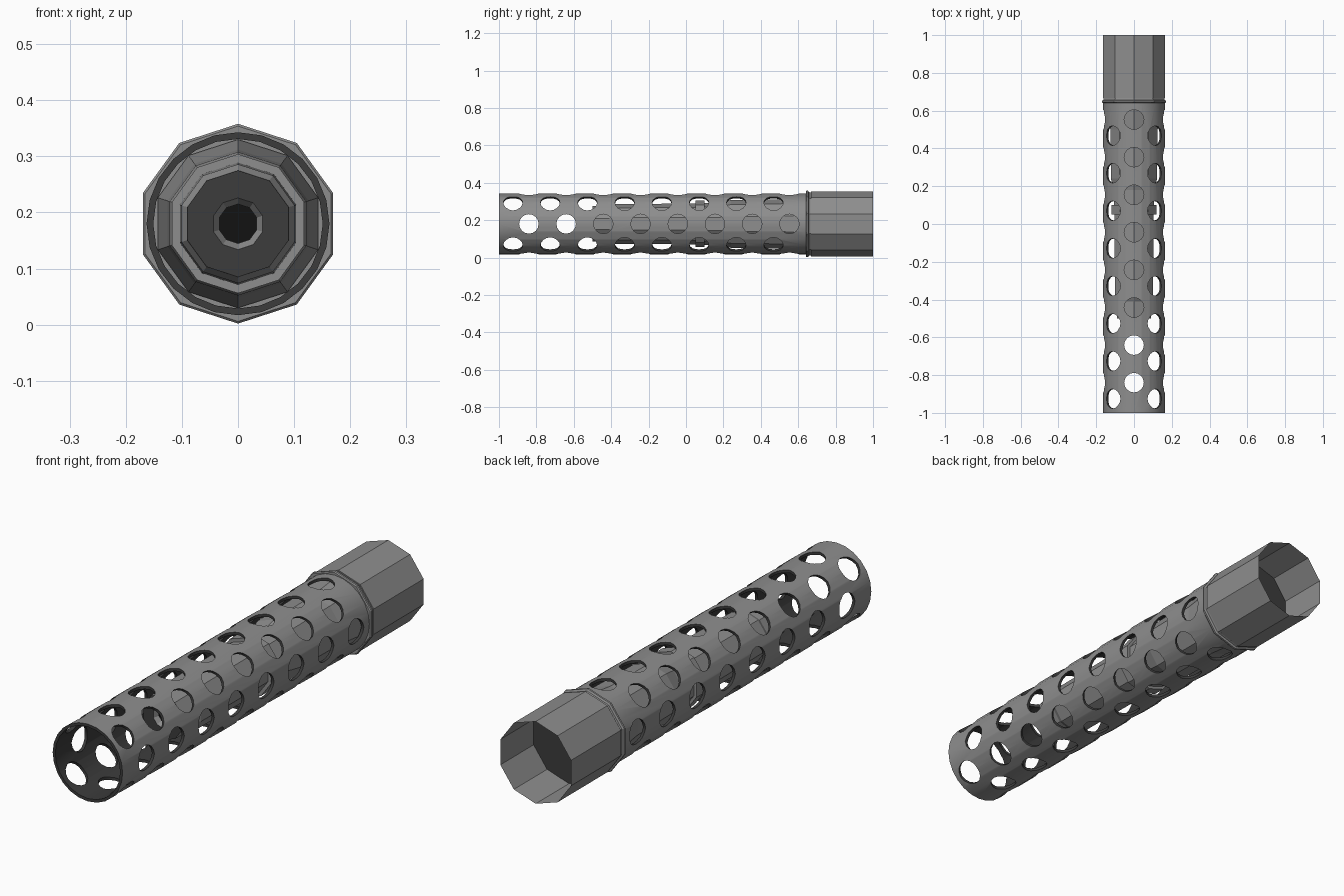
import bpy, bmesh, math
from mathutils import Matrix, Vector

if "Cube" in bpy.data.objects:
    bpy.data.objects.remove(bpy.data.objects["Cube"])

ZC = 0.18  # height of the long axis


def material(name, v):
    m = bpy.data.materials.new(name)
    m.diffuse_color = (v, v, v, 1)
    m.use_nodes = True
    m.node_tree.nodes["Principled BSDF"].inputs["Base Color"].default_value = m.diffuse_color
    return m


MATS = [material("mid_gray", 0.27), material("dark_gray", 0.045), material("near_black", 0.006)]


def make_object(name, bm):
    me = bpy.data.meshes.new(name)
    bm.to_mesh(me)
    bm.free()
    for m in MATS:
        me.materials.append(m)
    ob = bpy.data.objects.new(name, me)
    bpy.context.collection.objects.link(ob)
    return ob


def lathe(name, profile, sides, mats=None, closed=False):
    """Spin (y, radius) points round the y axis, one vertex at the top."""
    bm = bmesh.new()
    rings = []
    for y, r in profile:
        if r == 0:
            rings.append([bm.verts.new((0, y, ZC))] * sides)
            continue
        ang = [math.pi / 2 + 2 * math.pi * i / sides for i in range(sides)]
        rings.append([bm.verts.new((r * math.cos(a), y, ZC + r * math.sin(a))) for a in ang])
    count = len(rings) if closed else len(rings) - 1
    for k in range(count):
        a, b = rings[k], rings[(k + 1) % len(rings)]
        for i in range(sides):
            j = (i + 1) % sides
            quad = list(dict.fromkeys((a[i], a[j], b[j], b[i])))
            f = bm.faces.new(quad)
            f.material_index = mats[k] if mats else 0
    bmesh.ops.recalc_face_normals(bm, faces=bm.faces)
    return make_object(name, bm)


# Perforated outer sleeve: gray outside, dark ends and inside
sleeve = lathe("perforated_sleeve",
               [(-1, 0.163), (0.645, 0.163), (0.645, 0.151), (-1, 0.151)],
               24, [0, 1, 1, 1], closed=True)

# Radial cutters, eight staggered rows of eight holes, with dark walls
bm = bmesh.new()
for row in range(8):
    start = -0.84 if row % 2 == 0 else -0.925
    a = row * math.pi / 4
    out = Vector((math.cos(a), 0, math.sin(a)))
    turn = Vector((0, 0, 1)).rotation_difference(out).to_matrix().to_4x4()
    for k in range(8):
        pos = Vector((0, start + 0.199 * k, ZC)) + out * 0.17
        bmesh.ops.create_cone(bm, cap_ends=True, segments=16, radius1=0.052, radius2=0.052,
                              depth=0.12, matrix=Matrix.Translation(pos) @ turn)
for f in bm.faces:
    f.material_index = 1
cutter = make_object("hole_cutter", bm)
cutter.hide_render = True

mod = sleeve.modifiers.new("holes", 'BOOLEAN')
mod.operation = 'DIFFERENCE'
mod.solver = 'EXACT'
mod.object = cutter
bpy.context.view_layer.objects.active = sleeve
sleeve.select_set(True)
bpy.ops.object.modifier_apply(modifier=mod.name)
bpy.data.objects.remove(cutter)
bpy.ops.object.shade_smooth_by_angle(angle=math.radians(30))

# Inner barrel: black bore, light chamfer, dark muzzle face, stepped outside
lathe("inner_barrel",
      [(0.6, 0), (0.6, 0.035), (-0.48, 0.035), (-0.5, 0.046), (-0.5, 0.095),
       (-0.41, 0.096), (-0.39, 0.106), (0.05, 0.109), (0.05, 0.124), (0.10, 0.124),
       (0.10, 0.112), (0.18, 0.114), (0.24, 0.128), (0.50, 0.132), (0.60, 0.144), (0.65, 0.150)],
      10, [2, 2, 0, 1] + [0] * 11)

# Collar ring and open ten-sided rear housing
lathe("collar_ring",
      [(0.641, 0.150), (0.641, 0.174), (0.645, 0.178), (0.653, 0.178), (0.657, 0.170),
       (0.668, 0.168), (0.668, 0.150)], 10, closed=True)
lathe("rear_housing", [(0.668, 0.150), (0.668, 0.173), (1.0, 0.173)], 10)

# Dark bulkhead deep inside the housing
lathe("housing_bulkhead", [(0.78, 0), (0.78, 0.172)], 10, [1])
